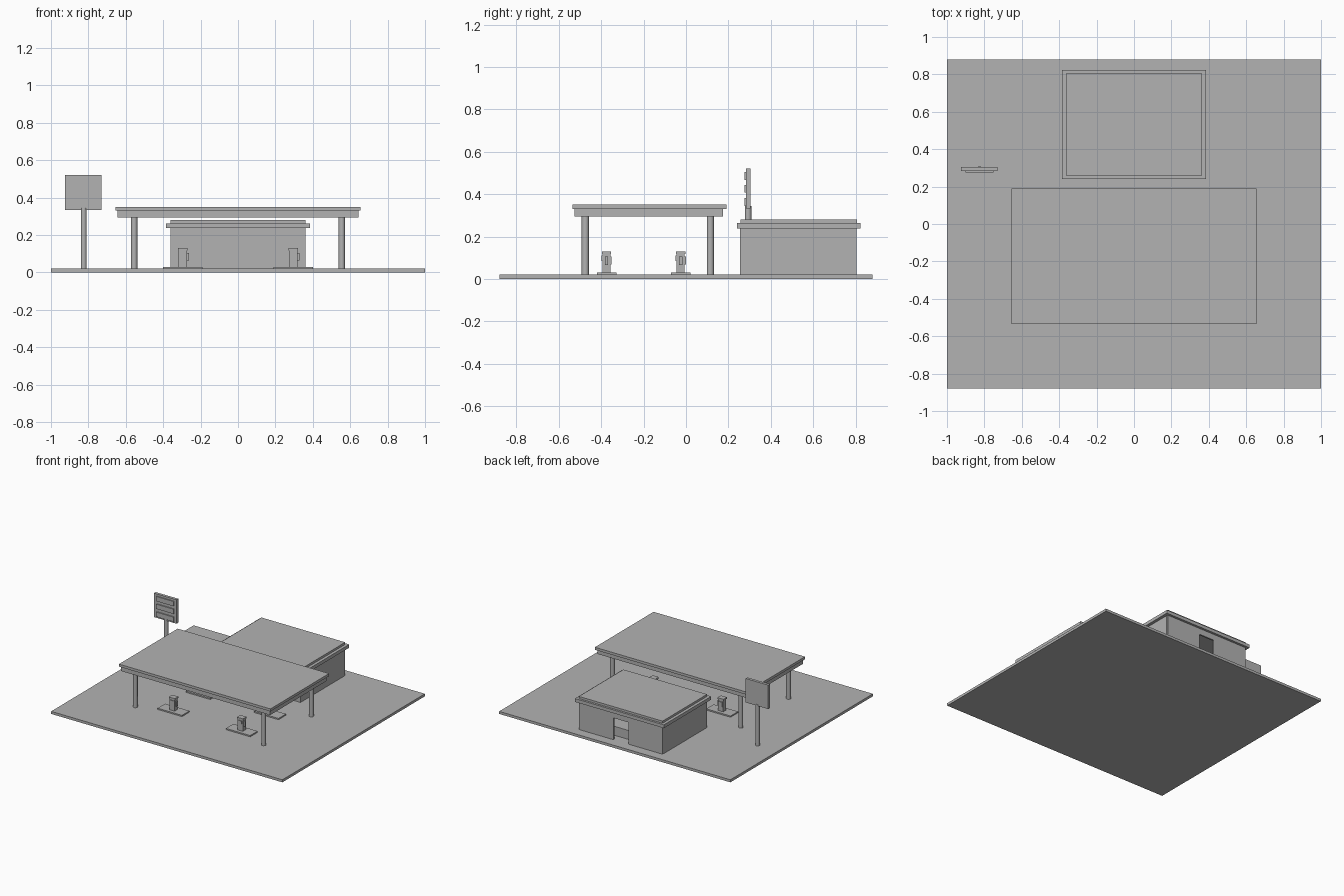
import bpy
import bmesh

cube = bpy.data.objects.get("Cube")
if cube:
    bpy.data.objects.remove(cube, do_unlink=True)

grey = bpy.data.materials.new("concrete_grey")
GREY = (0.45, 0.45, 0.45, 1)
grey.diffuse_color = GREY
grey.use_nodes = True
grey.node_tree.nodes["Principled BSDF"].inputs["Base Color"].default_value = GREY


def finish(name, bm):
    mesh = bpy.data.meshes.new(name)
    bm.to_mesh(mesh)
    bm.free()
    mesh.materials.append(grey)
    obj = bpy.data.objects.new(name, mesh)
    bpy.context.collection.objects.link(obj)
    return obj


def box(name, x, y, z):
    """Box from (low, high) ranges on each axis."""
    bm = bmesh.new()
    bmesh.ops.create_cube(bm, size=1)
    for v in bm.verts:
        v.co = [low + (c + 0.5) * (high - low) for c, (low, high) in zip(v.co, (x, y, z))]
    return finish(name, bm)


def post(name, x, y, radius, z):
    """Round upright post."""
    bm = bmesh.new()
    bmesh.ops.create_cone(bm, cap_ends=True, segments=16, radius1=radius,
                          radius2=radius, depth=z[1] - z[0])
    bmesh.ops.translate(bm, verts=bm.verts, vec=(x, y, sum(z) / 2))
    for f in bm.faces:
        f.smooth = len(f.verts) == 4
    for e in bm.edges:
        e.smooth = all(f.smooth for f in e.link_faces)
    return finish(name, bm)


def around(c, half):
    return (c - half, c + half)


G = 0.02  # ground level

# Forecourt
box("ground_slab", (-1, 1), (-0.88, 0.88), (0, G))

# Canopy on four posts
box("canopy_fascia", (-0.645, 0.645), (-0.525, 0.175), (0.295, 0.33))
box("canopy_roof", (-0.655, 0.655), (-0.535, 0.19), (0.33, 0.35))
for x in (-0.555, 0.555):
    for y in (-0.475, 0.115):
        post("canopy_post", x, y, 0.017, (G, 0.295))

# Shop: hollow walls, with a doorway in the back
WALL = (G, 0.24)
box("shop_front_wall", (-0.35, 0.35), (0.255, 0.27), WALL)
for s in (-1, 1):
    box("shop_side_wall", sorted((s * 0.35, s * 0.362)), (0.255, 0.793), WALL)
    box("shop_back_wall", sorted((s * 0.065, s * 0.36)), (0.793, 0.805), WALL)
box("shop_door_lintel", (-0.065, 0.065), (0.793, 0.805), (0.19, 0.24))
box("shop_counter", (-0.2, 0.2), (0.6, 0.74), (G, 0.09))
box("shop_roof_overhang", (-0.385, 0.385), (0.24, 0.823), (0.237, 0.263))
box("shop_roof_top", (-0.362, 0.362), (0.257, 0.807), (0.263, 0.28))

# Fuel pumps on islands
for x in (-0.295, 0.295):
    for y in (-0.375, -0.025):
        box("pump_island", around(x, 0.105), around(y, 0.046), (G, 0.03))
        box("pump_body", around(x, 0.022), around(y, 0.019), (0.03, 0.118))
        box("pump_cap", around(x, 0.026), around(y, 0.022), (0.118, 0.13))
        box("pump_screen", around(x, 0.015), (y - 0.024, y - 0.018), (0.085, 0.11))
        box("pump_rear_panel", around(x, 0.015), (y + 0.018, y + 0.024), (0.068, 0.105))
        box("pump_nozzle", (x + 0.021, x + 0.033), around(y, 0.008), (0.065, 0.105))

# Roadside price sign with three panels
post("sign_post", -0.825, 0.293, 0.0155, (G, 0.345))
box("sign_board", (-0.925, -0.73), (0.283, 0.305), (0.333, 0.52))
for low in (0.345, 0.407, 0.467):
    box("sign_panel", (-0.9, -0.75), (0.275, 0.284), (low, low + 0.037))
